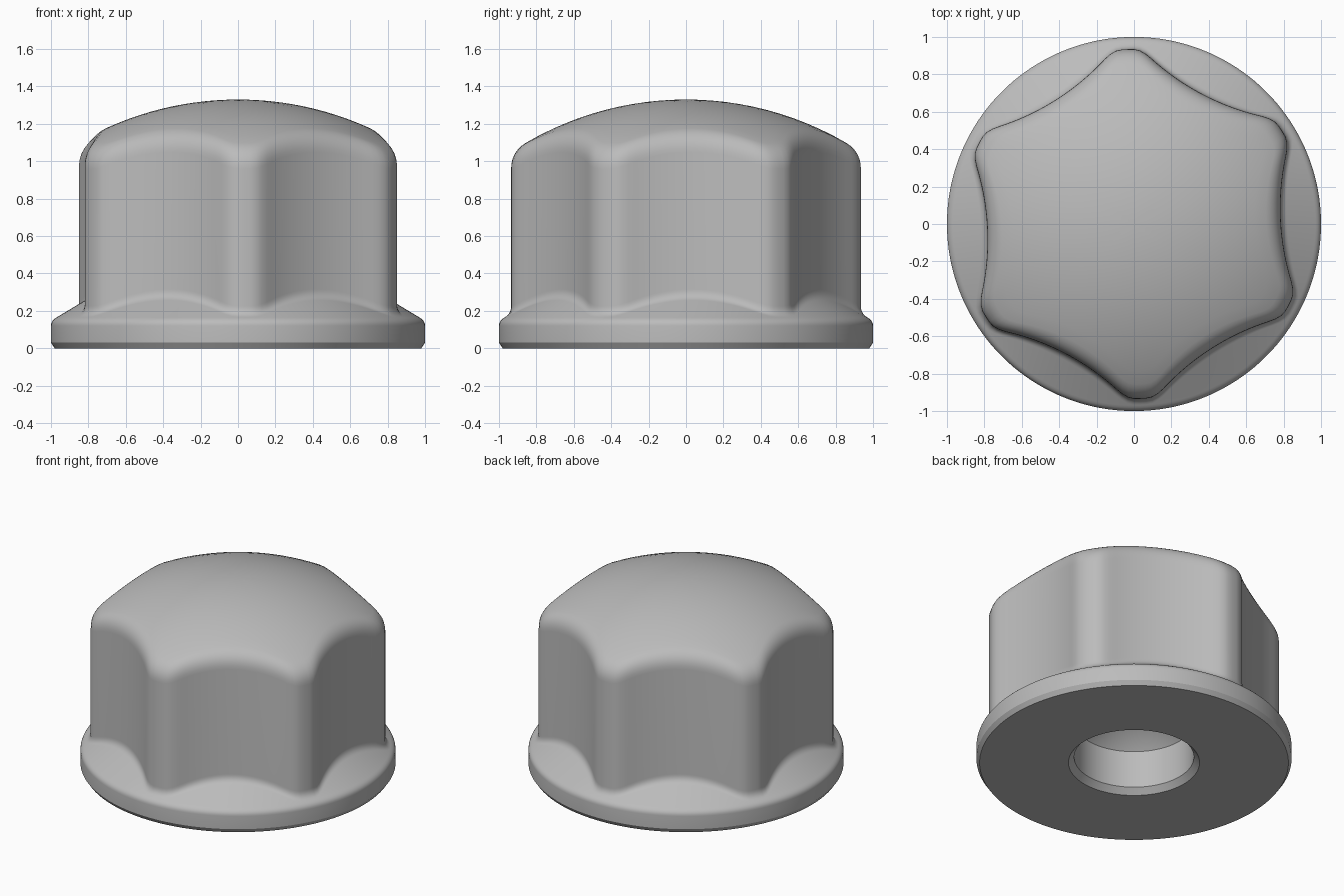
import bpy, bmesh, math
from mathutils import Vector

SEGMENTS = 180
CORNER_R = 0.935                   # lobe tip radius
FACE_R, SCOOP_R = 0.785, 1.32      # mid-face radius and concave scoop radius
TWIST = math.radians(2.3)
DOME_R, TOP_Z = 1.70, 1.33
RIM_R, RIM_Z, SLOPE = 0.97, 0.165, 0.6

if "Cube" in bpy.data.objects:
    bpy.data.objects.remove(bpy.data.objects["Cube"], do_unlink=True)


def lobe_radius(angle):
    """Six concave faces blended softly into rounded corners."""
    step = math.pi / 3
    a = (angle - TWIST + step / 2) % step - step / 2
    d = FACE_R + SCOOP_R
    scoop = d * math.cos(a) - math.sqrt(SCOOP_R ** 2 - (d * math.sin(a)) ** 2)
    k = 0.045
    h = max(k - abs(scoop - CORNER_R), 0) / k
    return min(scoop, CORNER_R) - h * h * k / 4


def dome_z(r):
    return TOP_Z - DOME_R + math.sqrt(DOME_R ** 2 - r * r)


def skirt_z(r):
    return RIM_Z + (RIM_R - r) * SLOPE


def fillet(start, control, end, steps=7):
    a, b, c = Vector(start), Vector(control), Vector(end)
    ts = [i / steps for i in range(steps + 1)]
    return [tuple(a * (1 - t) ** 2 + b * 2 * t * (1 - t) + c * t * t) for t in ts]


def section(angle):
    """Radius and height profile from the dome top down to the bore tip."""
    r = lobe_radius(angle)
    top, base = 0.09, 0.04
    inner, outer = r - top * 0.87, r + base * 0.8
    pts = [(inner * i / 12, dome_z(inner * i / 12)) for i in range(12)]
    pts += fillet((inner, dome_z(inner)), (r, dome_z(r)), (r, dome_z(r) - top))
    pts += fillet((r, skirt_z(r) + base), (r, skirt_z(r)), (min(outer, RIM_R - 0.002), skirt_z(outer)))
    pts += fillet((RIM_R, RIM_Z), (1, 0.148), (1, 0.12), 5)
    # Flange wall, chamfers, flat underside, blind bore and its conical tip
    pts += [(1, 0.03), (0.98, 0), (0.416, 0), (0.38, 0.04), (0.38, 0.30), (0, 0.68)]
    return pts


# Domed, six-lobed nut with a flange and a blind bore
bm = bmesh.new()
columns = []
for i in range(SEGMENTS):
    angle = math.tau * i / SEGMENTS
    columns.append([bm.verts.new((r * math.cos(angle), r * math.sin(angle), z))
                    for r, z in section(angle)])
for i, col in enumerate(columns):
    nxt = columns[(i + 1) % SEGMENTS]
    for j in range(len(col) - 1):
        bm.faces.new((col[j], col[j + 1], nxt[j + 1], nxt[j]))
bmesh.ops.remove_doubles(bm, verts=bm.verts, dist=0.0001)
bmesh.ops.recalc_face_normals(bm, faces=bm.faces)
mesh = bpy.data.meshes.new("flange_nut")
bm.to_mesh(mesh)
bm.free()
nut = bpy.data.objects.new("flange_nut", mesh)
bpy.context.collection.objects.link(nut)

# Plain grey metal
grey = bpy.data.materials.new("grey_metal")
grey.use_nodes = True
colour = (0.5, 0.5, 0.5, 1)
grey.diffuse_color = colour
grey.node_tree.nodes["Principled BSDF"].inputs["Base Color"].default_value = colour
mesh.materials.append(grey)

bpy.ops.object.select_all(action="DESELECT")
nut.select_set(True)
bpy.context.view_layer.objects.active = nut
bpy.ops.object.shade_smooth_by_angle(angle=math.radians(32))
